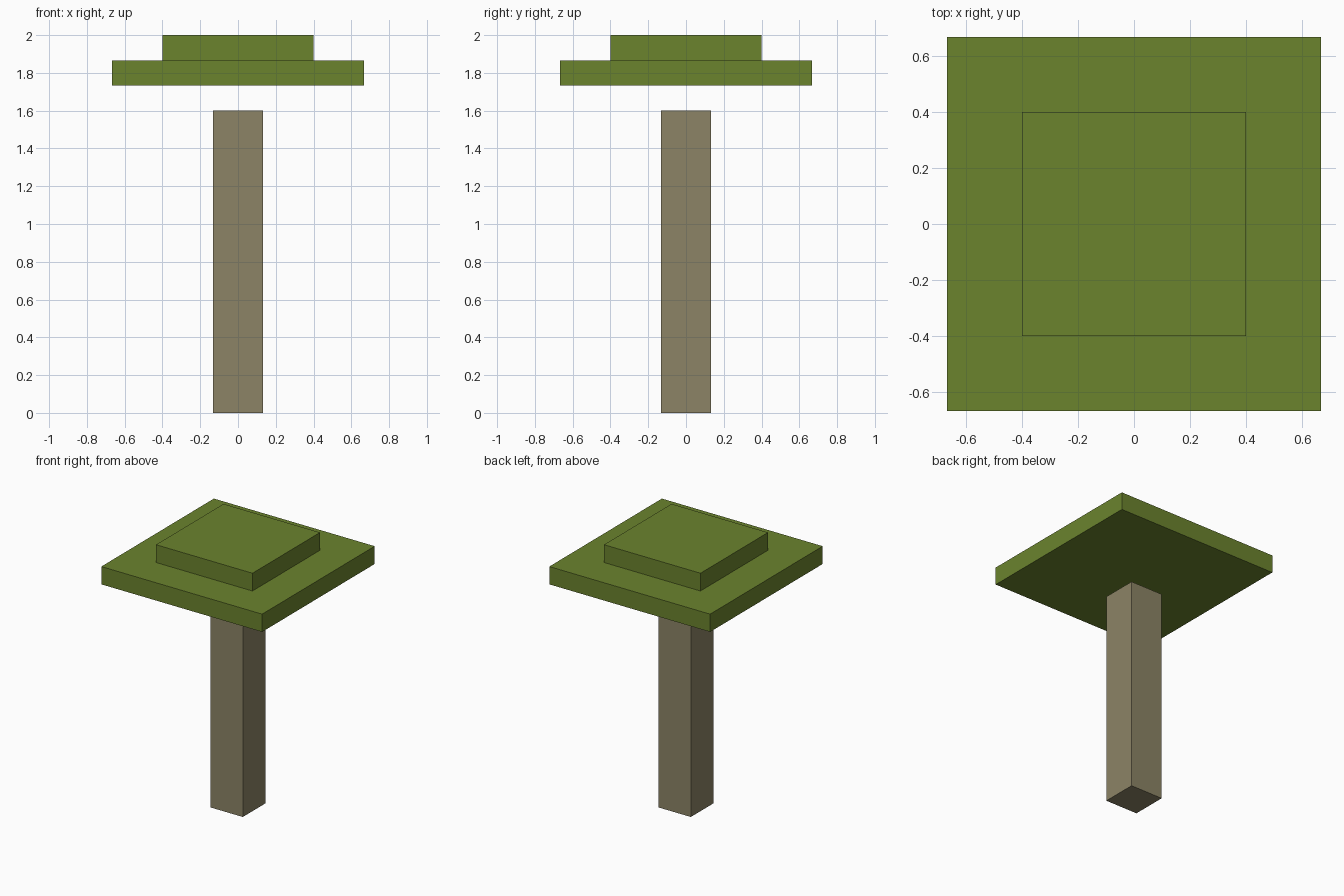
import bpy, bmesh

if "Cube" in bpy.data.objects:
    bpy.data.objects.remove(bpy.data.objects["Cube"])

U = 2 / 15  # block unit: the model is 15 blocks tall


def material(name, rgb):
    m = bpy.data.materials.new(name)
    m.diffuse_color = (*rgb, 1)
    m.use_nodes = True
    m.node_tree.nodes["Principled BSDF"].inputs["Base Color"].default_value = m.diffuse_color
    return m


def stepped_block(name, z, tiers, mat):
    """Square block starting at z; tiers = (half width, height) from wide to narrow."""
    bm = bmesh.new()
    half = tiers[0][0]
    base = bm.faces.new([bm.verts.new((x * half, y * half, z))
                         for x, y in ((-1, -1), (1, -1), (1, 1), (-1, 1))])
    bottom = bmesh.ops.duplicate(bm, geom=[base])  # keep a closed underside
    top = base
    for w, h in tiers:
        if w < half:
            bmesh.ops.inset_individual(bm, faces=[top], thickness=half - w,
                                       use_even_offset=True)
            half = w
        top = bmesh.ops.extrude_discrete_faces(bm, faces=[top])["faces"][0]
        bmesh.ops.translate(bm, vec=(0, 0, h), verts=top.verts)
    bmesh.ops.remove_doubles(bm, verts=bm.verts, dist=1e-5)
    bmesh.ops.recalc_face_normals(bm, faces=bm.faces)
    me = bpy.data.meshes.new(name)
    bm.to_mesh(me)
    bm.free()
    me.materials.append(mat)
    ob = bpy.data.objects.new(name, me)
    bpy.context.collection.objects.link(ob)
    return ob


bark = material("bark brown", (0.262, 0.231, 0.133))
leaf = material("leaf green", (0.147, 0.227, 0.027))

# Trunk: square post
stepped_block("trunk", 0, [(U, 12 * U)], bark)

# Canopy: wide slab with a smaller raised step, floating one block above the trunk
stepped_block("canopy", 13 * U, [(5 * U, U), (3 * U, U)], leaf)
